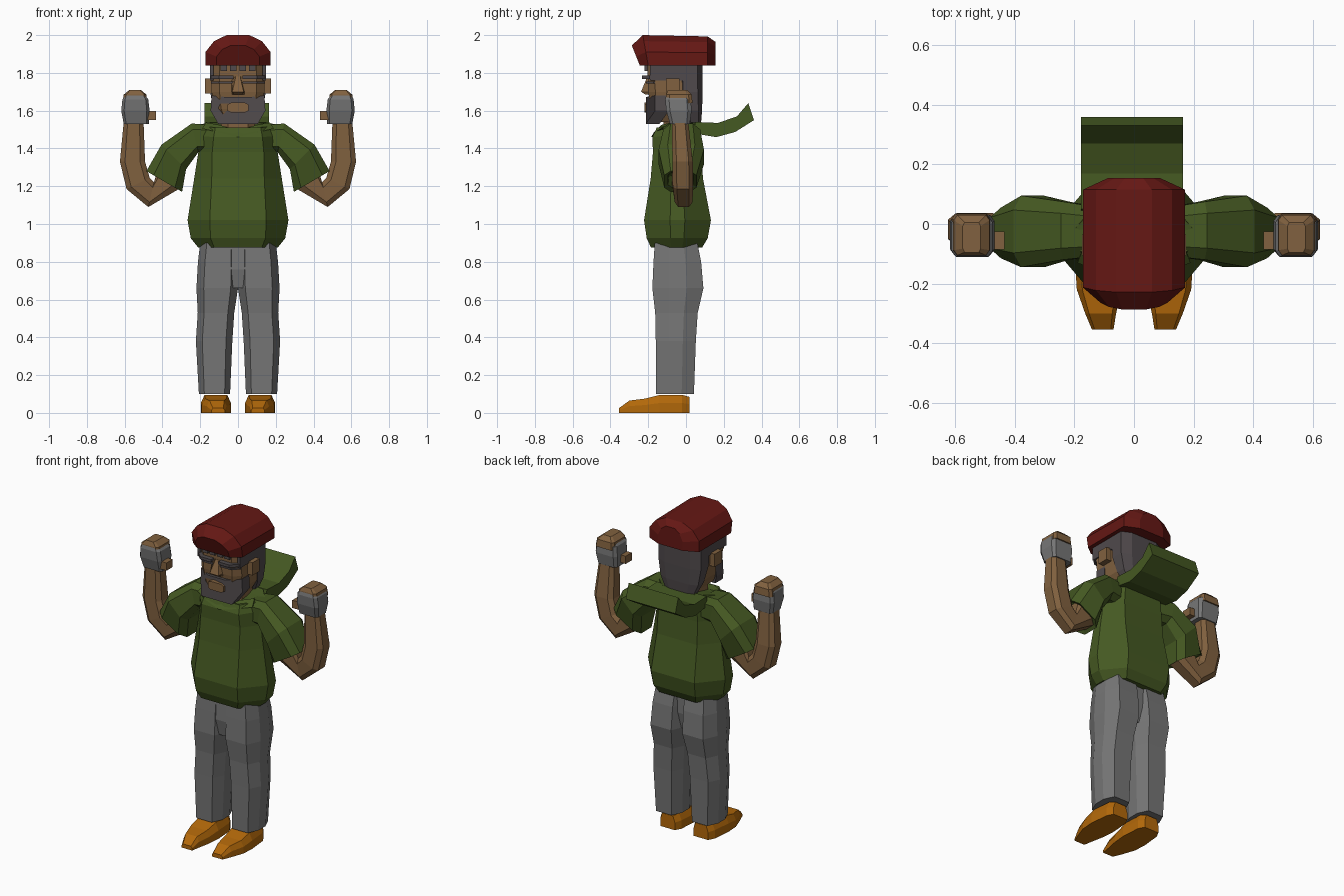
import bpy, bmesh
from mathutils import Vector as V


def mat(name, r, g, b):
    m = bpy.data.materials.new(name)
    m.diffuse_color = (r, g, b, 1)
    return m


SKIN = mat("skin", .22, .12, .05)
GREEN = mat("green cloth", .06, .1, .016)
RED = mat("red cloth", .13, .009, .007)
TAN = mat("tan leather", .45, .14, .003)
HAIR = mat("dark hair", .08, .068, .072)
GREY = mat("grey cloth", .18, .18, .18)


def loft(name, rings, material, mirror=False):
    """Skin a list of equal-length point rings and cap both ends."""
    bm = bmesh.new()
    vs = [[bm.verts.new(p) for p in r] for r in rings]
    n = len(vs[0])
    for a, b in zip(vs, vs[1:]):
        for i in range(n):
            j = (i + 1) % n
            bm.faces.new((a[i], a[j], b[j], b[i]))
    bm.faces.new(vs[0])
    bm.faces.new(vs[-1])
    bmesh.ops.recalc_face_normals(bm, faces=bm.faces)
    me = bpy.data.meshes.new(name)
    bm.to_mesh(me)
    bm.free()
    me.materials.append(material)
    ob = bpy.data.objects.new(name, me)
    bpy.context.collection.objects.link(ob)
    if mirror:
        ob.modifiers.new("mirror", 'MIRROR').use_axis = (True, False, False)
    return ob


def sec(a, b, y0, y1, k=.6, ky=None, tilt=0):
    """Octagon spanning a -> b in the xz plane and y0 -> y1 in depth."""
    ky = k if ky is None else ky
    a, b = V((a[0], 0, a[1])), V((b[0], 0, b[1]))
    c, u = (a + b) / 2 + V((0, (y0 + y1) / 2, 0)), (b - a) / 2
    v = V((0, (y1 - y0) / 2, tilt))
    o = [(1, -ky), (1, ky), (k, 1), (-k, 1), (-1, ky), (-1, -ky), (-k, -1), (k, -1)]
    return [c + u * s + v * t for s, t in o]


def level(x0, x1, z, y0, y1, k=.6, ky=None, tilt=0):
    return sec((x0, z), (x1, z), y0, y1, k, ky, tilt)


def box(name, x, y, z, material, mirror=False):
    rings = [[(x[0], y[0], h), (x[1], y[0], h), (x[1], y[1], h), (x[0], y[1], h)] for h in z]
    return loft(name, rings, material, mirror)


# Shoes: low rounded sections running heel to toe
def shoe_ring(y, cx, hx, t):
    pts = [(-1, 0), (1, 0), (1, .55), (.75, 1), (-.75, 1), (-1, .55)]
    return [(cx + hx * s, y, t * h) for s, h in pts]


loft("shoe", [shoe_ring(*r) for r in [
    (.018, .115, .05, .085), (-.02, .115, .07, .095), (-.14, .117, .08, .095),
    (-.22, .118, .074, .075), (-.30, .112, .052, .065), (-.355, .105, .036, .025)]], TAN, True)

# Trousers
loft("trouser_leg", [level(*r, .65, .35) for r in [
    (.042, .207, .10, -.158, .042), (.03, .223, .38, -.16, .052), (.02, .213, .53, -.163, .062),
    (.0, .22, .66, -.178, .092), (.0, .212, .80, -.172, .08), (.0, .2, .90, -.165, .06)]], GREY, True)
loft("hips", [level(-.06, .06, .66, -.15, .03), level(-.15, .15, .76, -.17, .05),
              level(-.15, .15, .9, -.164, .05)], GREY)

# Hooded top
loft("torso", [level(-w, w, z, a, b, k, .22, t) for w, z, a, b, k, t in [
    (.21, .875, -.185, .085, .6, 0), (.25, .925, -.208, .115, .58, 0),
    (.267, 1.02, -.222, .132, .56, 0), (.232, 1.24, -.187, .09, .6, 0),
    (.21, 1.38, -.175, .08, .65, 0), (.215, 1.47, -.178, .08, .6, .01),
    (.2, 1.525, -.155, .07, .6, .015), (.09, 1.52, -.11, .05, .6, .02)]], GREEN)
loft("sleeve", [sec(*r) for r in [
    ((.13, 1.38), (.15, 1.525), -.11, .06), ((.21, 1.38), (.245, 1.532), -.12, .075),
    ((.275, 1.29), (.405, 1.42), -.145, .095), ((.296, 1.17), (.485, 1.28), -.115, .055),
    ((.315, 1.19), (.465, 1.277), -.095, .04), ((.33, 1.25), (.43, 1.31), -.09, .035)]], GREEN, True)
hood = [(.04, 1.48), (.16, 1.46), (.26, 1.487), (.36, 1.55), (.33, 1.64),
        (.27, 1.57), (.17, 1.535), (.05, 1.54)]
loft("hood", [[(x, y, z) for y, z in hood] for x in (-.178, .165)], GREEN)
# Collar: front edges rise from the throat to the shoulders
loft("collar", [[(0, -.185, 1.46), (0, -.16, 1.495), (0, -.1, 1.48)],
                [(.1, -.17, 1.485), (.1, -.13, 1.525), (.1, -.08, 1.5)],
                [(.19, -.13, 1.505), (.17, -.08, 1.537), (.16, -.05, 1.5)]], GREEN, True)

# Bent arm and half-gloved hand
loft("arm", [sec(*r) for r in [
    ((.41, 1.34), (.305, 1.19), -.075, .035), ((.445, 1.22), (.475, 1.09), -.06, .035),
    ((.468, 1.245), (.59, 1.185), -.07, .037), ((.492, 1.33), (.625, 1.33), -.072, .036),
    ((.5, 1.54), (.605, 1.54), -.075, .012)]], SKIN, True)
loft("glove", [level(*r, .8, .7) for r in [
    (.472, .605, 1.53, -.085, .02), (.468, .618, 1.60, -.105, .03),
    (.475, .612, 1.66, -.11, .025), (.49, .60, 1.68, -.105, .01)]], GREY, True)
loft("fingers", [level(*r, .8, .75) for r in [
    (.482, .612, 1.64, -.106, .035), (.485, .605, 1.685, -.105, .03),
    (.515, .575, 1.71, -.095, .005)]], SKIN, True)
box("thumb", (.435, .49), (-.085, -.025), (1.55, 1.598), SKIN, True)

# Head
loft("neck", [level(-.09, .09, 1.44, -.12, .04), level(-.09, .09, 1.6, -.12, .05)], SKIN)
loft("head", [level(*r, .7) for r in [
    (-.09, .09, 1.54, -.165, .03), (-.128, .128, 1.61, -.185, .04), (-.14, .14, 1.7, -.2, .05),
    (-.14, .14, 1.86, -.205, .05)]], SKIN)
loft("nose", [[(-.035, -.19, z), (.035, -.19, z), (w, y, z), (-w, y, z)]
              for z, w, y in ((1.685, .022, -.215), (1.70, .03, -.238), (1.78, .012, -.205))], SKIN)
box("ear", (.13, .174), (-.105, -.035), (1.69, 1.77), SKIN, True)

# Hair, beard and brows
loft("back_hair", [level(*r) for r in [
    (-.09, .09, 1.515, .02, .078), (-.13, .13, 1.6, -.01, .085),
    (-.147, .147, 1.7, -.04, .088), (-.147, .147, 1.86, -.05, .088)]], HAIR)
box("side_hair", (.13, .147), (-.19, .04), (1.76, 1.86), HAIR, True)
half = [(.14, 1.68), (.145, 1.6), (.105, 1.53)]
beard = [(.06, 1.672)] + half + [(-x, z) for x, z in reversed(half)] + [(-.06, 1.672)]
loft("beard", [[(x, y + (.05 if abs(x) > .13 else 0), z) for x, z in beard]
               for y in (-.213, -.14)], HAIR)
lips = level(-.055, .055, 1.616, -.026, .026, .65)
loft("mouth", [[(p.x, y, 1.616 + p.y) for p in lips] for y in (-.22, -.19)], SKIN)
for name, z0, z1, y in (("brow", 1.768, 1.785, -.232), ("eye", 1.745, 1.755, -.212)):
    loft(name, [[(.025, y, z), (.1, y, z), (.142, y + .04, z), (.13, -.15, z), (.025, -.18, z)]
                for z in (z0, z1)], HAIR, True)
for x in (-.075, -.025, .025, .075):
    box("fringe_lock", (x - .018, x + .018), (-.22, -.18), (1.81, 1.85), HAIR)


# Cap: arched sections from back to leaning front
def cap_ring(y, lean, s, top, low=1.84):
    h = top - low
    arch = [(.172, 0), (.172, .44), (.127, .8), (.06, 1)]
    pts = arch + [(-x, f) for x, f in reversed(arch)]
    return [(x * s, y - lean * f * h, low + f * h) for x, f in pts]


loft("cap", [cap_ring(.155, 0, .5, 1.965), cap_ring(.115, 0, 1, 1.993),
             cap_ring(-.2, .18, 1, 2.0), cap_ring(-.245, .4, .66, 1.945)], RED)
